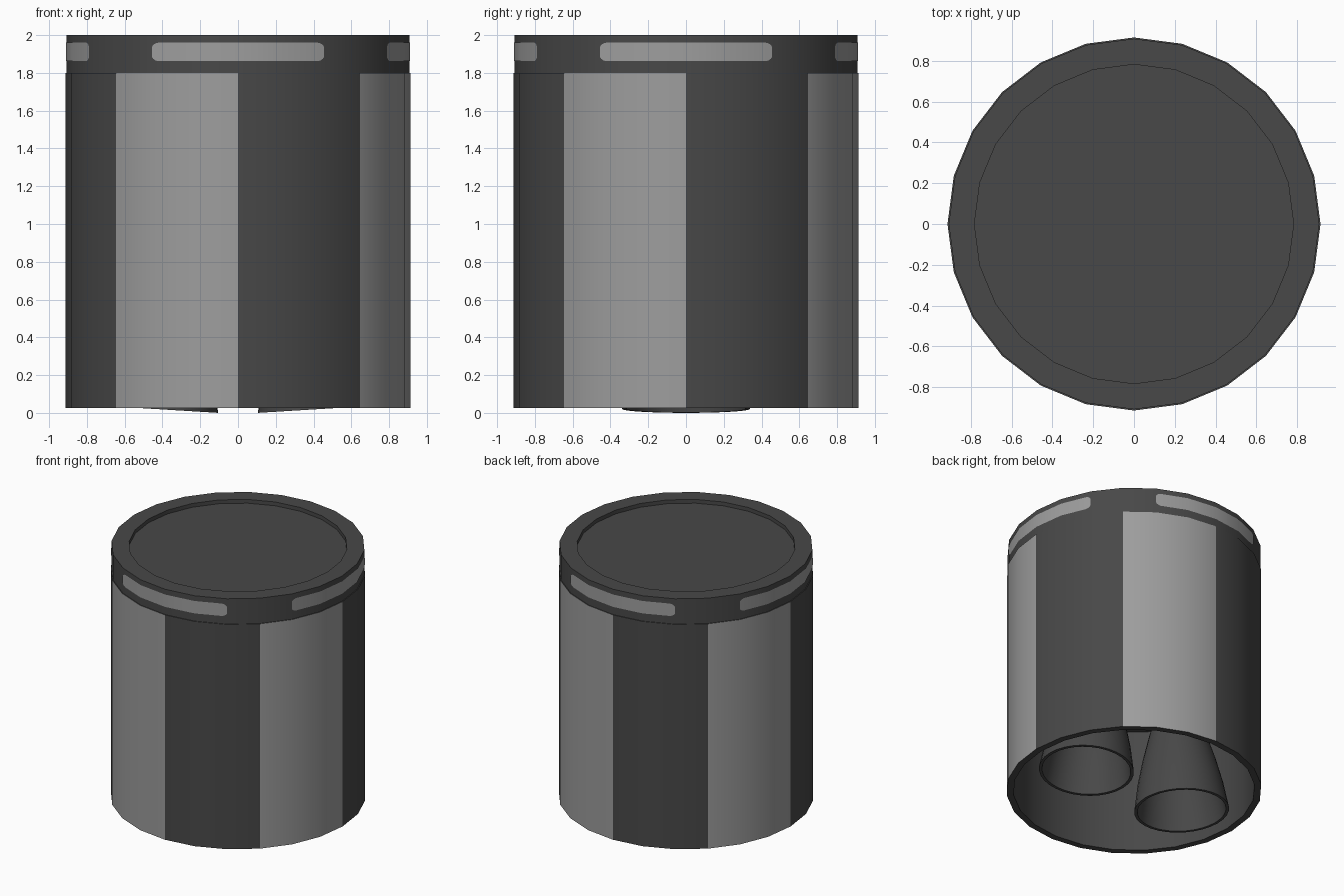
import bpy, bmesh, math
from mathutils import Matrix

if "Cube" in bpy.data.objects:
    bpy.data.objects.remove(bpy.data.objects["Cube"])

SIDES = 24


def material(name, v):
    m = bpy.data.materials.new(name)
    m.diffuse_color = (v, v, v, 1)
    m.use_nodes = True
    m.node_tree.nodes["Principled BSDF"].inputs["Base Color"].default_value = m.diffuse_color
    return m


DARK = material("dark grey", 0.065)
LIGHT = material("light grey", 0.34)


def finish(name, bm, mats, matrix=None):
    if matrix:
        bm.transform(matrix)
    me = bpy.data.meshes.new(name)
    bm.to_mesh(me)
    bm.free()
    ob = bpy.data.objects.new(name, me)
    bpy.context.collection.objects.link(ob)
    for m in mats:
        me.materials.append(m)
    bpy.ops.object.select_all(action='DESELECT')
    ob.select_set(True)
    bpy.context.view_layer.objects.active = ob
    bpy.ops.object.shade_smooth_by_angle(angle=math.radians(30))
    return ob


def lathe(profile, sides):
    """Revolve (radius, z) points around z; radius 0 closes to a pole."""
    bm = bmesh.new()
    rings = []
    for r, z in profile:
        if r == 0:
            rings.append([bm.verts.new((0, 0, z))] * sides)
        else:
            rings.append([bm.verts.new((r * math.cos(math.tau * i / sides),
                                        r * math.sin(math.tau * i / sides), z))
                          for i in range(sides)])
    for a, b in zip(rings, rings[1:]):
        for i in range(sides):
            j = (i + 1) % sides
            bm.faces.new(list(dict.fromkeys((a[i], a[j], b[j], b[i]))))
    return bm


# Hull: hollow shell with eight alternating panels on the outer wall
bm = lathe([(0, 1.0), (0.865, 1.0), (0.865, 0.025), (0.914, 0.025),
            (0.914, 1.8), (0.88, 1.8)], SIDES)
bm.normal_update()
for f in bm.faces:
    c = f.calc_center_median()
    if math.hypot(c.x, c.y) > 0.89 and abs(f.normal.z) < 0.5:
        f.material_index = math.floor(math.atan2(c.y, c.x) / (math.pi / 4)) % 2
bmesh.ops.recalc_face_normals(bm, faces=bm.faces)
# open sheet: make sure the outer wall faces outward
bm.normal_update()
probe = max(bm.faces, key=lambda f: f.calc_center_median().xy.length)
if probe.normal.dot(probe.calc_center_median()) < 0 and abs(probe.normal.z) < 0.5:
    bmesh.ops.reverse_faces(bm, faces=bm.faces)
finish("hull", bm, [DARK, LIGHT])

# Top collar with a shallow recessed lid
BAND = 0.908
bm = lathe([(0, 1.79), (BAND, 1.79), (BAND, 2.0), (0.782, 2.0),
            (0.782, 1.97), (0, 1.97)], SIDES)
bmesh.ops.recalc_face_normals(bm, faces=bm.faces)
finish("top_collar", bm, [DARK])


# Rounded light plates following the collar facets, one per side
def facet_radius(deg):
    r = BAND + 0.003
    return r * math.cos(math.radians(7.5)) / math.cos(math.radians(deg % 15 - 7.5))


half = [(30, 0.027), (29.6, 0.036), (28.9, 0.044), (27.8, 0.049), (15, 0.049)]
columns = [(-a, h) for a, h in half] + [(0, 0.049)] + half[::-1]
for k, side in enumerate(("right", "back", "left", "front")):
    bm = bmesh.new()
    pairs = []
    for a, h in columns:
        deg = a + 90 * k
        r, t = facet_radius(deg), math.radians(deg)
        pairs.append([bm.verts.new((r * math.cos(t), r * math.sin(t), 1.911 + s * h))
                      for s in (-1, 1)])
    for p, q in zip(pairs, pairs[1:]):
        bm.faces.new((p[0], q[0], q[1], p[1]))
    finish("collar_plate_" + side, bm, [LIGHT])

# Two nozzles splayed slightly outward
outer = [(0.075, 1.02), (0.085, 0.92), (0.145, 0.78), (0.205, 0.6),
         (0.262, 0.4), (0.308, 0.2), (0.34, 0)]
inner = [(r - 0.022, z) for r, z in outer[::-1]] + [(0, 1.02)]
for s, side in ((1, "right"), (-1, "left")):
    bm = lathe(outer + inner, 32)
    bmesh.ops.recalc_face_normals(bm, faces=bm.faces)
    place = (Matrix.Translation((0.445 * s, 0, 0.021))
             @ Matrix.Rotation(math.radians(-3.5 * s), 4, 'Y'))
    finish("nozzle_" + side, bm, [DARK], place)
